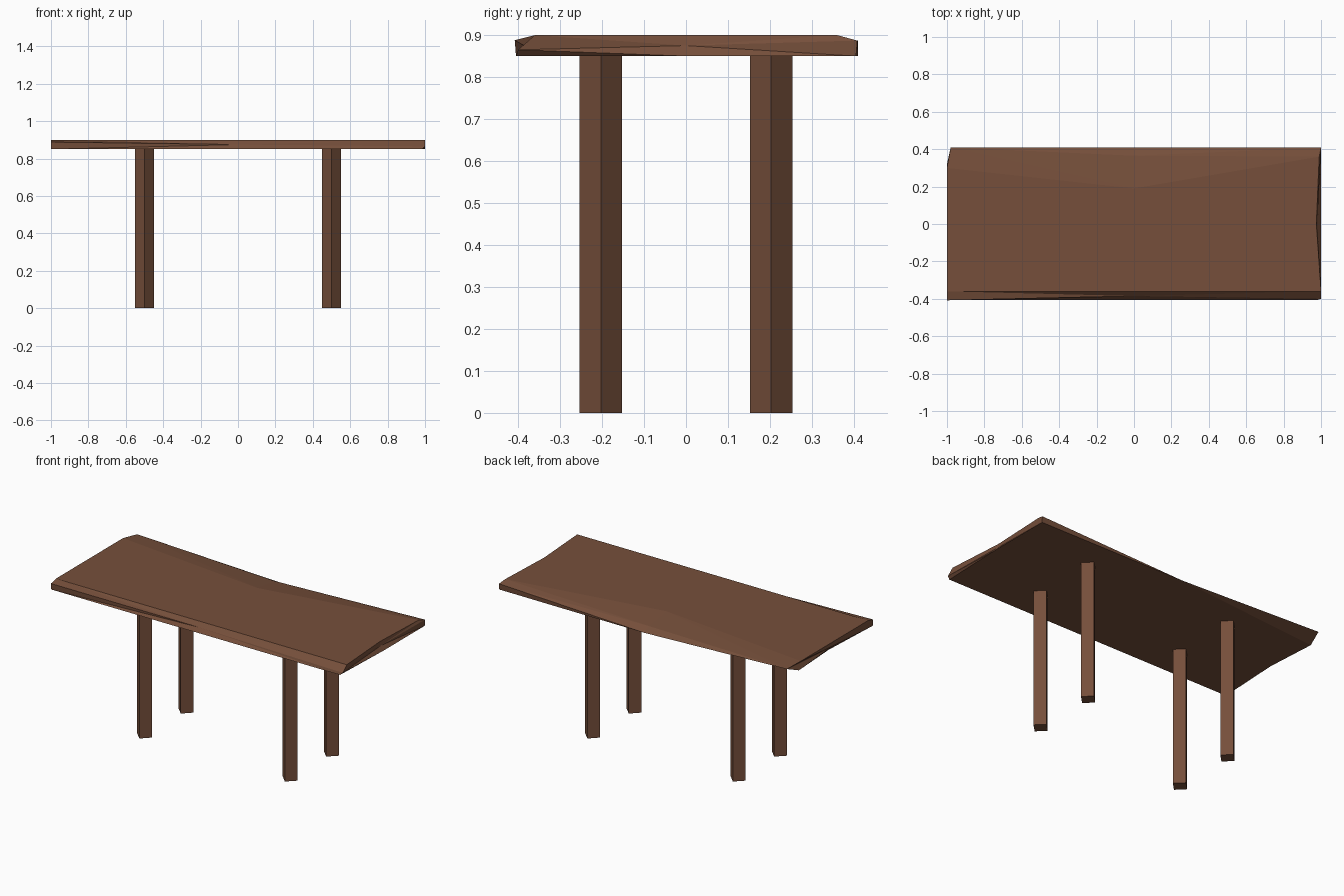
import bpy, bmesh, math

cube = bpy.data.objects.get("Cube")
if cube:
    bpy.data.objects.remove(cube, do_unlink=True)

# Single brown wood colour
wood = bpy.data.materials.new("brown_wood")
wood.use_nodes = True
color = (0.18, 0.078, 0.043, 1)
wood.diffuse_color = color
wood.node_tree.nodes["Principled BSDF"].inputs["Base Color"].default_value = color


def make_object(name, bm):
    bmesh.ops.recalc_face_normals(bm, faces=bm.faces)
    mesh = bpy.data.meshes.new(name)
    bm.to_mesh(mesh)
    bm.free()
    mesh.materials.append(wood)
    obj = bpy.data.objects.new(name, mesh)
    bpy.context.collection.objects.link(obj)
    return obj


# Rough-hewn slab: three outlines, each corner - middle - corner around the edge
underside = [(-1, -.405, .85), (0, -.405, .85), (.985, -.405, .85), (1, 0, .85),
             (1, .405, .85), (0, .41, .85), (-1, .32, .85), (-.98, 0, .85)]
rim = [(-1, -.408, .888), (0, -.385, .875), (1, -.4, .865), (.98, 0, .875),
       (1, .408, .887), (0, .365, .875), (-.98, .41, .887), (-1, 0, .875)]
top = [(-1, -.36, .9), (0, -.36, .9), (1, -.36, .9), (.975, 0, .9),
       (.99, .36, .9), (0, .19, .9), (-1, .30, .9), (-1, 0, .9)]
bm = bmesh.new()
rings = [[bm.verts.new(p) for p in ring] for ring in (underside, rim, top)]
for low, high in zip(rings, rings[1:]):
    for i in range(len(low)):
        j = (i + 1) % len(low)
        bm.faces.new((low[i], low[j], high[j], high[i]))
bm.faces.new(rings[0])
bm.faces.new(rings[-1])
bmesh.ops.triangulate(bm, faces=bm.faces[:])
make_object("table_top", bm)

# Four square legs turned diagonally
for x, side in ((-.5, "right"), (.5, "left")):
    for y, end in ((-.203, "front"), (.203, "back")):
        bm = bmesh.new()
        bmesh.ops.create_cone(bm, cap_ends=True, segments=4, radius1=.051,
                              radius2=.051, depth=.85)
        # Put a corner of the square on each axis
        first = bm.verts[:][0].co
        if abs(abs(first.x) - abs(first.y)) < .01:
            for v in bm.verts:
                a = math.atan2(v.co.y, v.co.x) + math.pi / 4
                v.co.x, v.co.y = .051 * math.cos(a), .051 * math.sin(a)
        leg = make_object(f"{end}_{side}_leg", bm)
        leg.location = (x, y, .425)
